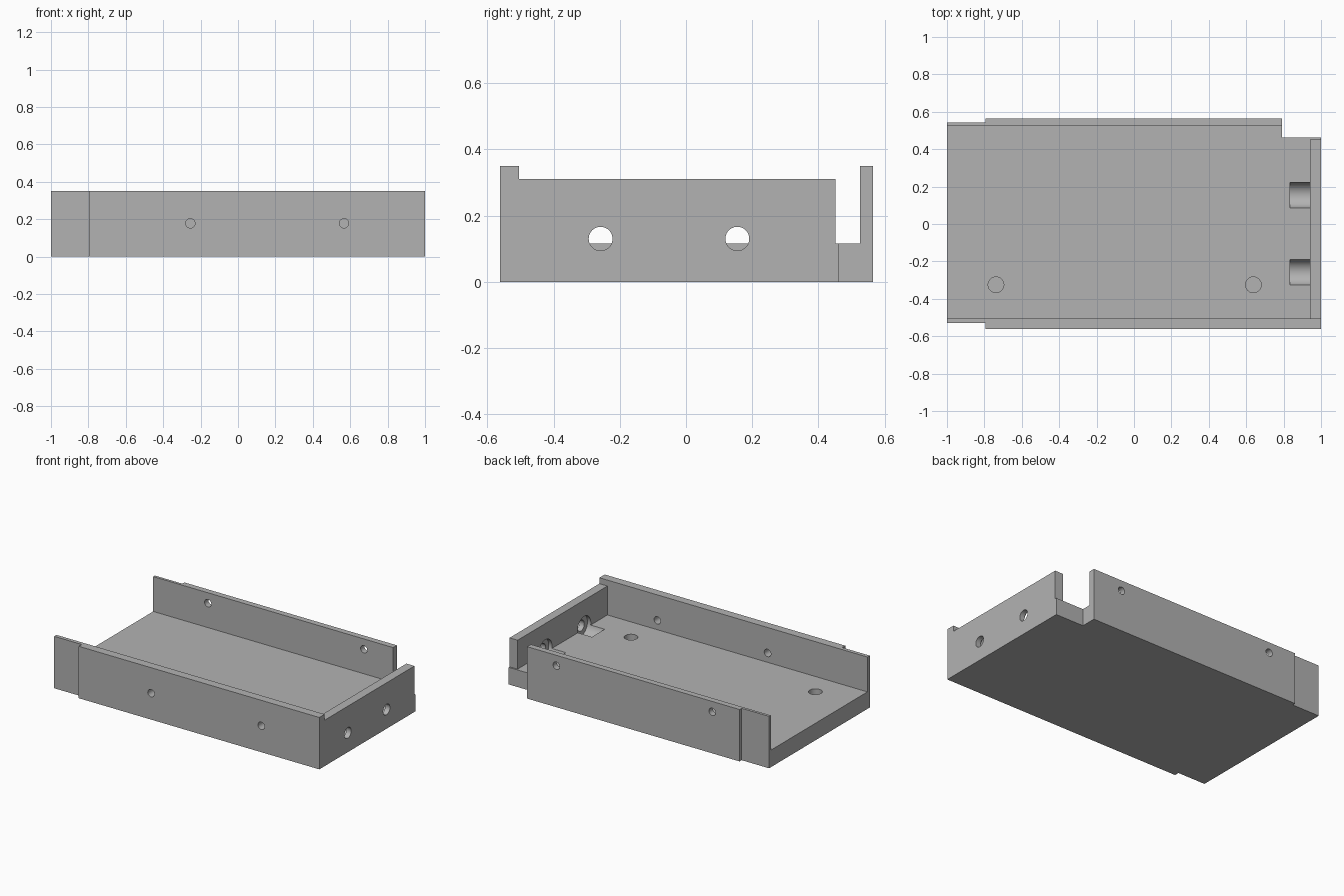
import bpy, bmesh
from math import radians
from mathutils import Matrix, Vector

cube = bpy.data.objects.get("Cube")
if cube:
    bpy.data.objects.remove(cube, do_unlink=True)

grey = bpy.data.materials.new("plain grey")
grey.use_nodes = True
colour = (0.448, 0.448, 0.448, 1)
grey.diffuse_color = colour
next(n for n in grey.node_tree.nodes
     if n.type == 'BSDF_PRINCIPLED').inputs["Base Color"].default_value = colour


def make_object(name, bm):
    bmesh.ops.recalc_face_normals(bm, faces=bm.faces[:])
    mesh = bpy.data.meshes.new(name)
    bm.to_mesh(mesh)
    bm.free()
    obj = bpy.data.objects.new(name, mesh)
    bpy.context.collection.objects.link(obj)
    mesh.materials.append(grey)
    return obj


def prism(name, outline, bottom, top):
    """Plan outline extruded upward."""
    bm = bmesh.new()
    face = bm.faces.new([bm.verts.new((x, y, bottom)) for x, y in outline])
    new = bmesh.ops.extrude_face_region(bm, geom=[face])["geom"]
    verts = [v for v in new if isinstance(v, bmesh.types.BMVert)]
    bmesh.ops.translate(bm, verts=verts, vec=(0, 0, top - bottom))
    return make_object(name, bm)


def rod(name, start, end, radius):
    """Cylinder between two points."""
    start, end = Vector(start), Vector(end)
    axis = end - start
    turn = axis.to_track_quat('Z', 'Y').to_matrix().to_4x4()
    bm = bmesh.new()
    bmesh.ops.create_cone(bm, cap_ends=True, segments=40, radius1=radius,
                          radius2=radius, depth=axis.length,
                          matrix=Matrix.Translation((start + end) / 2) @ turn)
    return make_object(name, bm)


FLOOR, TOP, END_TOP = 0.115, 0.35, 0.31
FRONT_IN, BACK_IN, END_IN = -0.505, 0.525, 0.94

# Stepped plan of the whole tray
tray = prism("tray", [(-1, -0.53), (-0.795, -0.53), (-0.795, -0.562), (1, -0.562),
                      (1, 0.462), (0.79, 0.462), (0.79, 0.565), (-0.795, 0.565),
                      (-0.795, 0.543), (-1, 0.543)], 0, TOP)

# Open interior, with the slot at the back corner
cutters = [prism("cavity_cutter", [(-1.1, FRONT_IN), (END_IN, FRONT_IN), (END_IN, 0.452),
                                   (1.1, 0.452), (1.1, BACK_IN), (-1.1, BACK_IN)], FLOOR, 0.5)]

# Lower top edge of the end wall
cutters.append(prism("end_wall_cutter", [(0.9, FRONT_IN), (1.1, FRONT_IN),
                                         (1.1, 0.49), (0.9, 0.49)], END_TOP, 0.5))

# Side wall screw holes
for x in (-0.255, 0.567):
    cutters.append(rod("front_hole_cutter", (x, -0.7, 0.178), (x, -0.4, 0.178), 0.025))
for x in (-0.592, 0.572):
    cutters.append(rod("back_hole_cutter", (x, 0.4, 0.28), (x, 0.7, 0.28), 0.025))

# End wall holes, with wide recesses running into the floor
for y in (-0.258, 0.155):
    cutters.append(rod("end_hole_cutter", (0.9, y, 0.13), (1.1, y, 0.13), 0.036))
    cutters.append(rod("end_recess_cutter", (0.835, y, 0.13), (0.965, y, 0.13), 0.07))

# Blind holes in the floor
for x in (-0.738, 0.638):
    cutters.append(rod("floor_hole_cutter", (x, -0.325, 0.04), (x, -0.325, 0.2), 0.042))

bpy.context.view_layer.objects.active = tray
for cutter in cutters:
    cut = tray.modifiers.new("cut", 'BOOLEAN')
    cut.operation = 'DIFFERENCE'
    cut.solver = 'EXACT'
    cut.object = cutter
    bpy.ops.object.modifier_apply(modifier=cut.name)
    bpy.data.objects.remove(cutter, do_unlink=True)

# Smooth hole walls, crisp edges elsewhere
bpy.ops.object.select_all(action='DESELECT')
tray.select_set(True)
bpy.ops.object.shade_smooth_by_angle(angle=radians(30))
